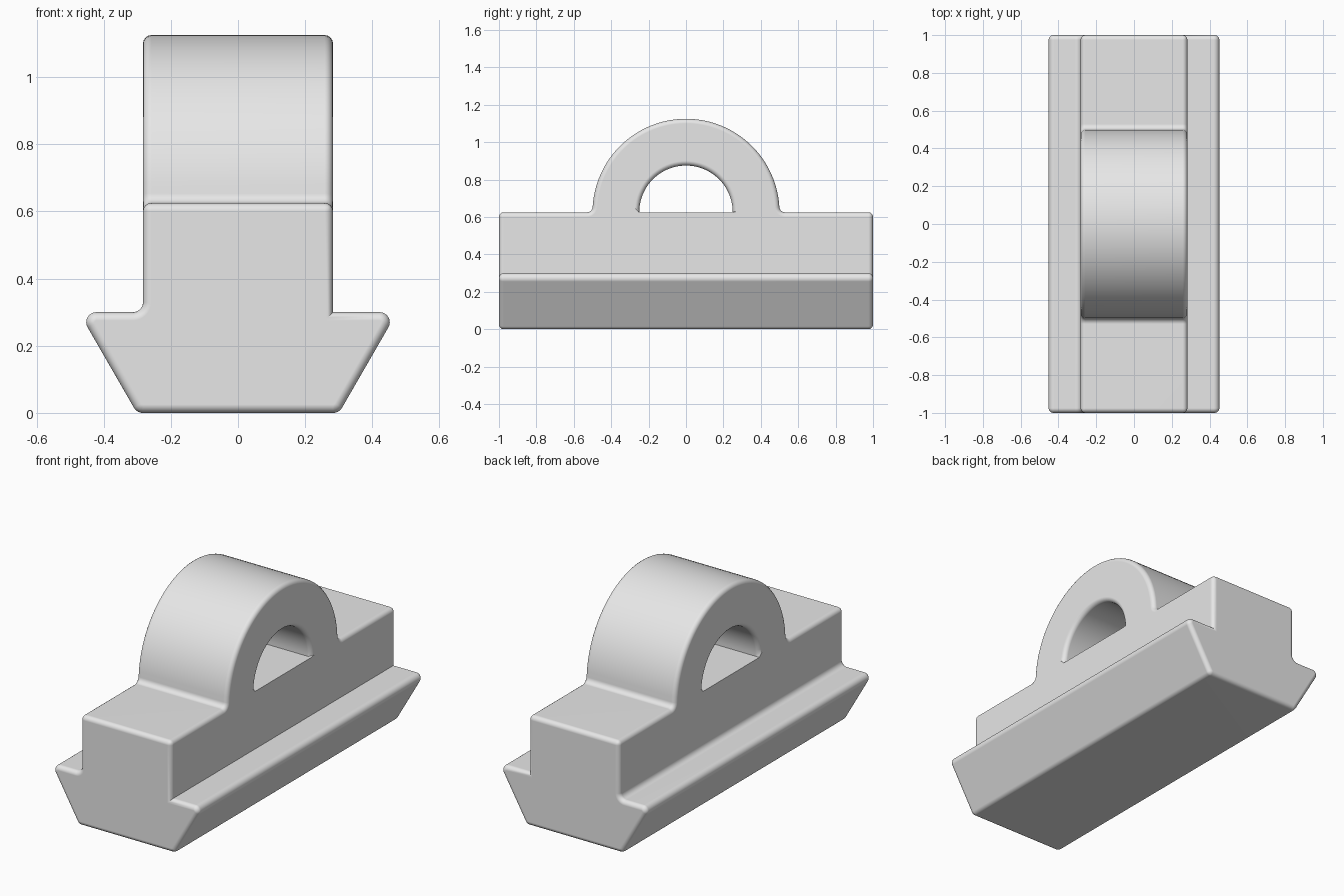
import bpy, bmesh, math
from mathutils import Vector

cube = bpy.data.objects.get("Cube")
if cube:
    bpy.data.objects.remove(cube, do_unlink=True)

HALF_W, HALF_L = 0.283, 1.0       # stem half width, body half length
FLANGE_Z, DECK_Z = 0.30, 0.625    # top of the flange, top of the stem
ARCH_R, HOLE_R = 0.5, 0.25
FILLET, EDGE_R = 0.03, 0.025

grey = bpy.data.materials.new("plain grey")
grey.use_nodes = True
COLOUR = (0.8, 0.8, 0.8, 1)
grey.diffuse_color = COLOUR
grey.node_tree.nodes["Principled BSDF"].inputs["Base Color"].default_value = COLOUR


def rounded(points, steps=8):
    """Outline from (a, b, radius) corners, with an arc at each radius."""
    out = []
    for i, (a, b, r) in enumerate(points):
        p = Vector((a, b))
        if r == 0:
            out.append(p)
            continue
        u = (Vector(points[i - 1][:2]) - p).normalized()
        v = (Vector(points[(i + 1) % len(points)][:2]) - p).normalized()
        half = u.angle(v) / 2
        centre = p + (u + v).normalized() * (r / math.sin(half))
        s = p + u * (r / math.tan(half)) - centre
        e = p + v * (r / math.tan(half)) - centre
        turn = s.angle_signed(e)
        for k in range(steps + 1):
            t = -turn * k / steps
            out.append(centre + Vector((s.x * math.cos(t) - s.y * math.sin(t),
                                        s.x * math.sin(t) + s.y * math.cos(t))))
    return out


def arc(cy, cz, r, a0, a1, n):
    return [Vector((cy + r * math.cos(a0 + (a1 - a0) * k / n),
                    cz + r * math.sin(a0 + (a1 - a0) * k / n))) for k in range(n + 1)]


def prism(name, outline, axis, half):
    """Extrude an outline along x (outline in yz) or y (outline in xz)."""
    def place(p, d):
        return (d, p.x, p.y) if axis == "x" else (p.x, d, p.y)
    bm = bmesh.new()
    face = bm.faces.new([bm.verts.new(place(p, -half)) for p in outline])
    ext = bmesh.ops.extrude_face_region(bm, geom=[face])
    shift = Vector((2 * half, 0, 0)) if axis == "x" else Vector((0, 2 * half, 0))
    bmesh.ops.translate(bm, vec=shift,
                        verts=[g for g in ext["geom"] if isinstance(g, bmesh.types.BMVert)])
    bmesh.ops.recalc_face_normals(bm, faces=bm.faces)
    mesh = bpy.data.meshes.new(name)
    bm.to_mesh(mesh)
    bm.free()
    obj = bpy.data.objects.new(name, mesh)
    bpy.context.collection.objects.link(obj)
    return obj


# Side outline: long block with an arch on top and filleted feet
foot_y = math.sqrt((ARCH_R + FILLET) ** 2 - FILLET ** 2)
foot_a = math.asin(FILLET / (ARCH_R + FILLET))
foot = arc(foot_y, DECK_Z + FILLET, FILLET, -math.pi / 2, -math.pi + foot_a, 6)
side = [Vector((-HALF_L, -0.1)), Vector((HALF_L, -0.1)), Vector((HALF_L, DECK_Z))]
side += foot
side += arc(0, DECK_Z, ARCH_R, foot_a, math.pi - foot_a, 48)[1:-1]
side += [Vector((-p.x, p.y)) for p in reversed(foot)]
side.append(Vector((-HALF_L, DECK_Z)))
body = prism("slotted_rail_with_loop", side, "x", 0.6)

# End outline: dovetail foot and stem, filleted inside corner on one side only
TIP, BASE = 0.474, 0.301
section = prism("section_cutter", rounded([
    (-BASE, 0, FILLET), (BASE, 0, FILLET), (TIP, FLANGE_Z, FILLET),
    (HALF_W, FLANGE_Z, 0), (HALF_W, 1.3, 0), (-HALF_W, 1.3, 0),
    (-HALF_W, FLANGE_Z, FILLET), (-TIP, FLANGE_Z, FILLET)]), "y", 1.2)

# Half-round opening under the arch
hole = prism("hole_cutter", arc(0, DECK_Z, HOLE_R, 0, math.pi, 40), "x", 0.8)

for cutter, operation in ((section, "INTERSECT"), (hole, "DIFFERENCE")):
    mod = body.modifiers.new("cut", "BOOLEAN")
    mod.object, mod.operation, mod.solver = cutter, operation, "EXACT"
bpy.context.view_layer.update()
cut_mesh = bpy.data.meshes.new_from_object(
    body.evaluated_get(bpy.context.evaluated_depsgraph_get()))
body.modifiers.clear()
body.data = cut_mesh
for cutter in (section, hole):
    bpy.data.objects.remove(cutter, do_unlink=True)

# Round every sharp outer edge except the floor of the opening
bm = bmesh.new()
bm.from_mesh(body.data)
bmesh.ops.remove_doubles(bm, verts=bm.verts, dist=1e-5)
bmesh.ops.dissolve_limit(bm, angle_limit=math.radians(0.5), verts=bm.verts, edges=bm.edges)


def on_floor(edge):
    return all(abs(v.co.z - DECK_Z) < 1e-3 and abs(v.co.y) < HOLE_R + 0.01 for v in edge.verts)


sharp = [e for e in bm.edges if len(e.link_faces) == 2
         and e.calc_face_angle_signed() > math.radians(35) and not on_floor(e)]
bmesh.ops.bevel(bm, geom=sharp, offset=EDGE_R, offset_type="OFFSET", segments=4,
                profile=0.5, affect="EDGES", clamp_overlap=False)
bm.to_mesh(body.data)
bm.free()

body.data.materials.clear()
body.data.materials.append(grey)

# Smooth rounds, flat faces kept flat
for o in bpy.context.selected_objects:
    o.select_set(False)
body.select_set(True)
bpy.context.view_layer.objects.active = body
bpy.ops.object.shade_smooth_by_angle(angle=math.radians(35))
weighted = body.modifiers.new("flat_normals", "WEIGHTED_NORMAL")
weighted.keep_sharp = True
